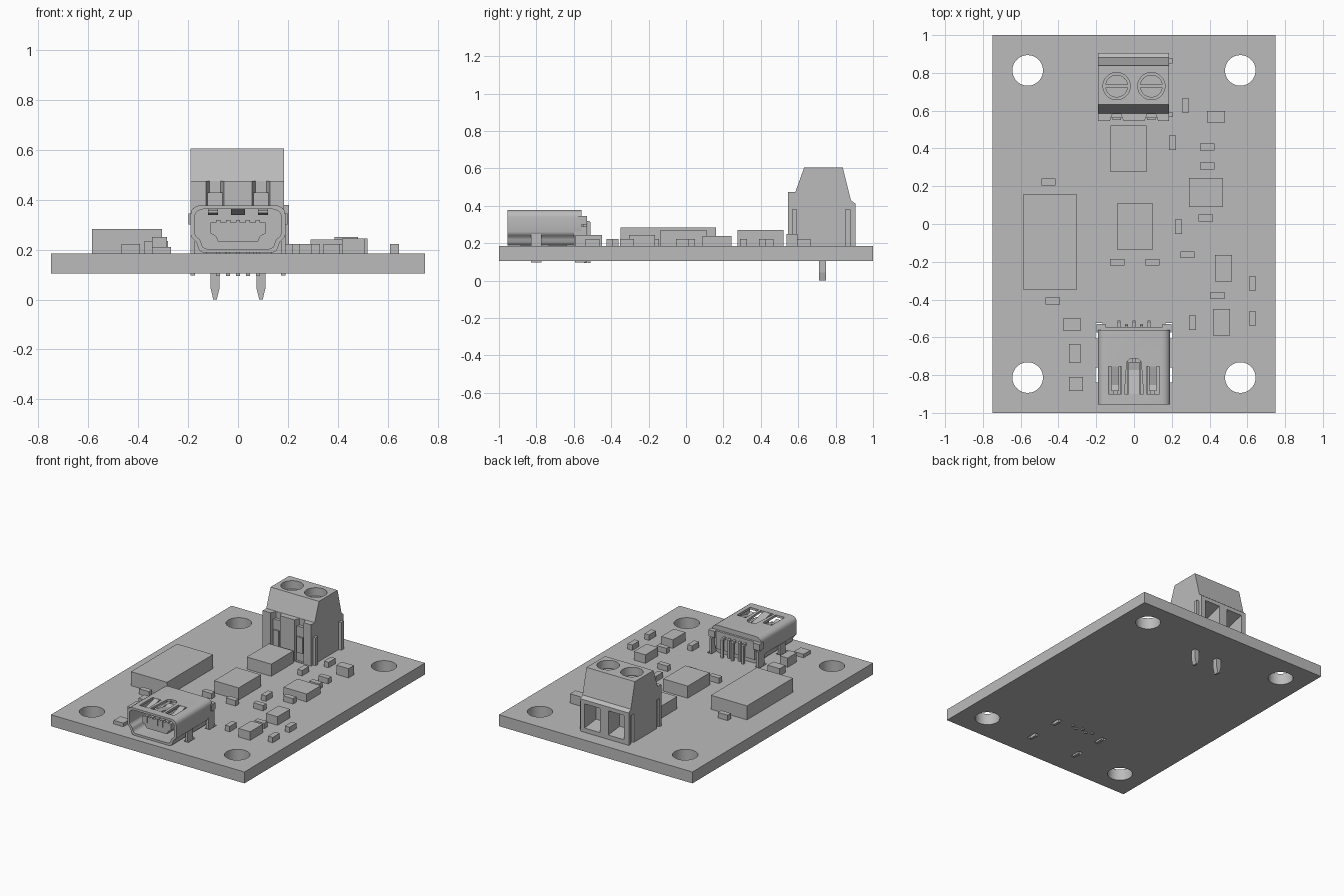
import bpy, bmesh, math
from mathutils import Vector

if bpy.data.objects.get("Cube"):
    bpy.data.objects.remove(bpy.data.objects["Cube"])

grey = bpy.data.materials.new("plain grey")
grey.use_nodes = True
COLOUR = (0.5, 0.5, 0.5, 1)
grey.diffuse_color = COLOUR
grey.node_tree.nodes["Principled BSDF"].inputs["Base Color"].default_value = COLOUR


def finish(name, bm):
    bmesh.ops.recalc_face_normals(bm, faces=bm.faces)
    mesh = bpy.data.meshes.new(name)
    bm.to_mesh(mesh)
    bm.free()
    mesh.materials.append(grey)
    ob = bpy.data.objects.new(name, mesh)
    bpy.context.collection.objects.link(ob)
    return ob


def prism(name, pts, axis, a, b):
    """Extrude a 2D outline along an axis from a to b."""
    place = {"x": lambda p, t: (t, p[0], p[1]),
             "y": lambda p, t: (p[0], t, p[1]),
             "z": lambda p, t: (p[0], p[1], t)}[axis]
    bm = bmesh.new()
    face = bm.faces.new([bm.verts.new(place(p, a)) for p in pts])
    ext = bmesh.ops.extrude_face_region(bm, geom=[face])
    moved = [g for g in ext["geom"] if isinstance(g, bmesh.types.BMVert)]
    bmesh.ops.translate(bm, verts=moved, vec=Vector(place((0, 0), b - a)))
    return finish(name, bm)


def box(name, x0, x1, y0, y1, z0, z1):
    return prism(name, [(x0, y0), (x1, y0), (x1, y1), (x0, y1)], "z", z0, z1)


def disc(name, x, y, r, z0, z1, n=40):
    ring = [(x + r * math.cos(2 * math.pi * i / n), y + r * math.sin(2 * math.pi * i / n))
            for i in range(n)]
    return prism(name, ring, "z", z0, z1)


def cut(ob, cutters):
    """Subtract the cutters, bake the result and remove them."""
    for c in cutters:
        m = ob.modifiers.new("cut", "BOOLEAN")
        m.operation, m.solver, m.object = "DIFFERENCE", "EXACT", c
    dg = bpy.context.evaluated_depsgraph_get()
    mesh = bpy.data.meshes.new_from_object(ob.evaluated_get(dg))
    ob.modifiers.clear()
    ob.data = mesh
    for c in cutters:
        bpy.data.objects.remove(c)


def smooth(ob, angle=35):
    bpy.ops.object.select_all(action="DESELECT")
    ob.select_set(True)
    bpy.context.view_layer.objects.active = ob
    bpy.ops.object.shade_smooth_by_angle(angle=math.radians(angle))


BOTTOM, TOP = 0.105, 0.185
SIDES = (-1, 1)

# Circuit board with mounting holes and connector slots
board = box("board", -0.75, 0.75, -1, 1, BOTTOM, TOP)
holes = [disc("hole", sx * 0.563, sy * 0.813, 0.081, 0, 0.3) for sx in SIDES for sy in SIDES]
for s in SIDES:
    for y in (-0.565, -0.8):
        holes.append(box("slot", s * 0.185 - 0.018, s * 0.185 + 0.018, y - 0.04, y + 0.04, 0, 0.3))
cut(board, holes)
smooth(board)

# Large chips: centre x, centre y, width, depth, top
for i, (x, y, w, d, z) in enumerate([
        (-0.445, -0.095, 0.28, 0.51, 0.283), (-0.03, 0.398, 0.19, 0.245, 0.27),
        (0.005, -0.013, 0.19, 0.245, 0.27), (0.38, 0.167, 0.18, 0.155, 0.24),
        (0.475, -0.235, 0.09, 0.14, 0.245), (0.462, -0.52, 0.09, 0.14, 0.245),
        (-0.328, -0.533, 0.095, 0.063, 0.235), (0.434, 0.567, 0.095, 0.06, 0.25),
        (-0.314, -0.685, 0.06, 0.1, 0.25), (-0.307, -0.847, 0.075, 0.075, 0.21)]):
    box(f"chip_{i + 1}", x - w / 2, x + w / 2, y - d / 2, y + d / 2, TOP, z)

# Small parts lying along x, then along y
along_x = [(-0.453, 0.222), (-0.43, -0.408), (-0.088, -0.203), (0.098, -0.203), (0.283, -0.163),
           (0.388, 0.407), (0.388, 0.307), (0.38, 0.031), (0.442, -0.378)]
along_y = [(0.235, -0.015), (0.204, 0.43), (0.272, 0.627), (0.628, -0.315), (0.31, -0.522),
           (0.628, -0.5)]
for spots, w, d in ((along_x, 0.038, 0.018), (along_y, 0.018, 0.038)):
    for i, (x, y) in enumerate(spots):
        box(f"small_part_{'x' if w > d else 'y'}{i + 1}", x - w, x + w, y - d, y + d, TOP, 0.223)

# Screw terminal block
side = [(0.545, TOP), (0.545, 0.475), (0.585, 0.475), (0.632, 0.606), (0.838, 0.606),
        (0.882, 0.43), (0.905, 0.412), (0.905, TOP)]
block = prism("terminal_block", side, "x", -0.19, 0.185)
cutters = []
for s in SIDES:
    x = s * 0.092
    cutters.append(disc("screw_well", x, 0.73, 0.072, 0.54, 0.7))
    cutters.append(prism("wire_window", [(0.95, 0.21), (0.95, 0.385), (0.905, 0.385), (0.78, 0.35),
                                         (0.78, 0.23)], "x", x - 0.06, x + 0.06))
    cutters.append(prism("front_notch", [(x - 0.036, 0.5), (x + 0.036, 0.5), (x + 0.036, 0.546),
                                         (x + 0.022, 0.582), (x - 0.022, 0.582),
                                         (x - 0.036, 0.546)], "z", 0.19, 0.6))
for y in (0.58, 0.865):
    cutters.append(box("groove", -0.25, -0.177, y - 0.016, y + 0.016, 0.1, 0.385))
cut(block, cutters)
smooth(block, 25)
for i, y in enumerate((0.58, 0.865)):
    box(f"terminal_rib_{i + 1}", 0.18, 0.205, y - 0.014, y + 0.014, TOP, 0.38)
for s, label in ((-1, "right"), (1, "left")):
    x = s * 0.092
    box(f"terminal_ledge_{label}", x - 0.036, x + 0.036, 0.56, 0.583, TOP, 0.43)
    box(f"terminal_contact_{label}", x - 0.022, x + 0.022, 0.55, 0.57, 0.25, 0.36)
    screw = disc(f"terminal_screw_{label}", x, 0.73, 0.06, 0.53, 0.555)
    cut(screw, [box("screw_slot", x - 0.07, x + 0.07, 0.722, 0.738, 0.545, 0.6)])
    prism(f"terminal_pin_{label}", [(x - 0.018, BOTTOM + 0.02), (x - 0.018, 0.045), (x - 0.007, 0),
                                    (x + 0.007, 0), (x + 0.018, 0.045), (x + 0.018, BOTTOM + 0.02)],
          "y", 0.712, 0.748)

# Connector shell with a hollow front and spring cut-outs
half = [(0.15, 0.378), (0.167, 0.375), (0.18, 0.366), (0.188, 0.355), (0.19, 0.34), (0.19, 0.262),
        (0.187, 0.25), (0.178, 0.241), (0.168, 0.232), (0.163, 0.22), (0.16, 0.206),
        (0.152, 0.194), (0.138, 0.188)]
outline = half + [(-x, z) for x, z in reversed(half)]
inner = [(x * 0.91, (z - 0.283) * 0.84 + 0.283) for x, z in outline]
shell = prism("connector_shell", outline, "y", -0.955, -0.56)
cutters = [prism("cavity", inner, "y", -1.0, -0.61)]
for s in SIDES:
    x = s * 0.1
    cutters.append(box("spring_slot", x - 0.034, x + 0.034, -0.9, -0.755, 0.345, 0.4))
cutters.append(prism("centre_slot", [(-0.05, -0.9), (0.05, -0.9), (0.038, -0.73), (0.02, -0.712),
                                     (-0.02, -0.712), (-0.038, -0.73)], "z", 0.345, 0.4))
cut(shell, cutters)
smooth(shell)

# Spring fingers bent down into the shell
for i, (x, w, y0, y1) in enumerate([(-0.1, 0.02, -0.755, -0.885), (0.1, 0.02, -0.755, -0.885),
                                    (0, 0.028, -0.9, -0.73)]):
    mid = y0 + (y1 - y0) * 0.75
    prism(f"spring_finger_{i + 1}", [(y0, 0.376), (mid, 0.35), (y1, 0.358), (y1, 0.348),
                                     (mid, 0.34), (y0, 0.364)], "x", x - w, x + w)

# Tongue with five contacts, which come out at the back and bend down
prism("connector_tongue", [(-0.11, 0.31), (0.11, 0.31), (0.11, 0.265), (0.09, 0.255), (0.08, 0.232),
                           (-0.08, 0.232), (-0.09, 0.255), (-0.11, 0.265)], "y", -0.9, -0.6)
box("connector_insert", -0.15, 0.15, -0.57, -0.545, 0.22, 0.345)
for i in range(5):
    x = (i - 2) * 0.04
    box(f"contact_{i + 1}", x - 0.009, x + 0.009, -0.905, -0.62, 0.272, 0.32)
    back = -0.51 if i % 2 == 0 else -0.53
    prism(f"contact_tail_{i + 1}", [(-0.55, 0.32), (back - 0.008, 0.32), (back, 0.312),
                                    (back, 0.095), (back - 0.016, 0.095),
                                    (back - 0.016, 0.304), (-0.55, 0.304)],
          "x", x - 0.008, x + 0.008)

# Shell legs, rear wings and board tabs
for s, label in ((-1, "right"), (1, "left")):
    a, b = sorted((s * 0.172, s * 0.19))
    box(f"shell_skirt_{label}", a, b, -0.6, -0.53, TOP, 0.29)
    box(f"shell_wing_{label}", *sorted((s * 0.15, s * 0.198)), -0.575, -0.53, 0.3, 0.345)
    for i, y in enumerate((-0.565, -0.8)):
        box(f"shell_tab_{label}_{i + 1}", a, b, y - 0.028, y + 0.028, 0.097, 0.25)
